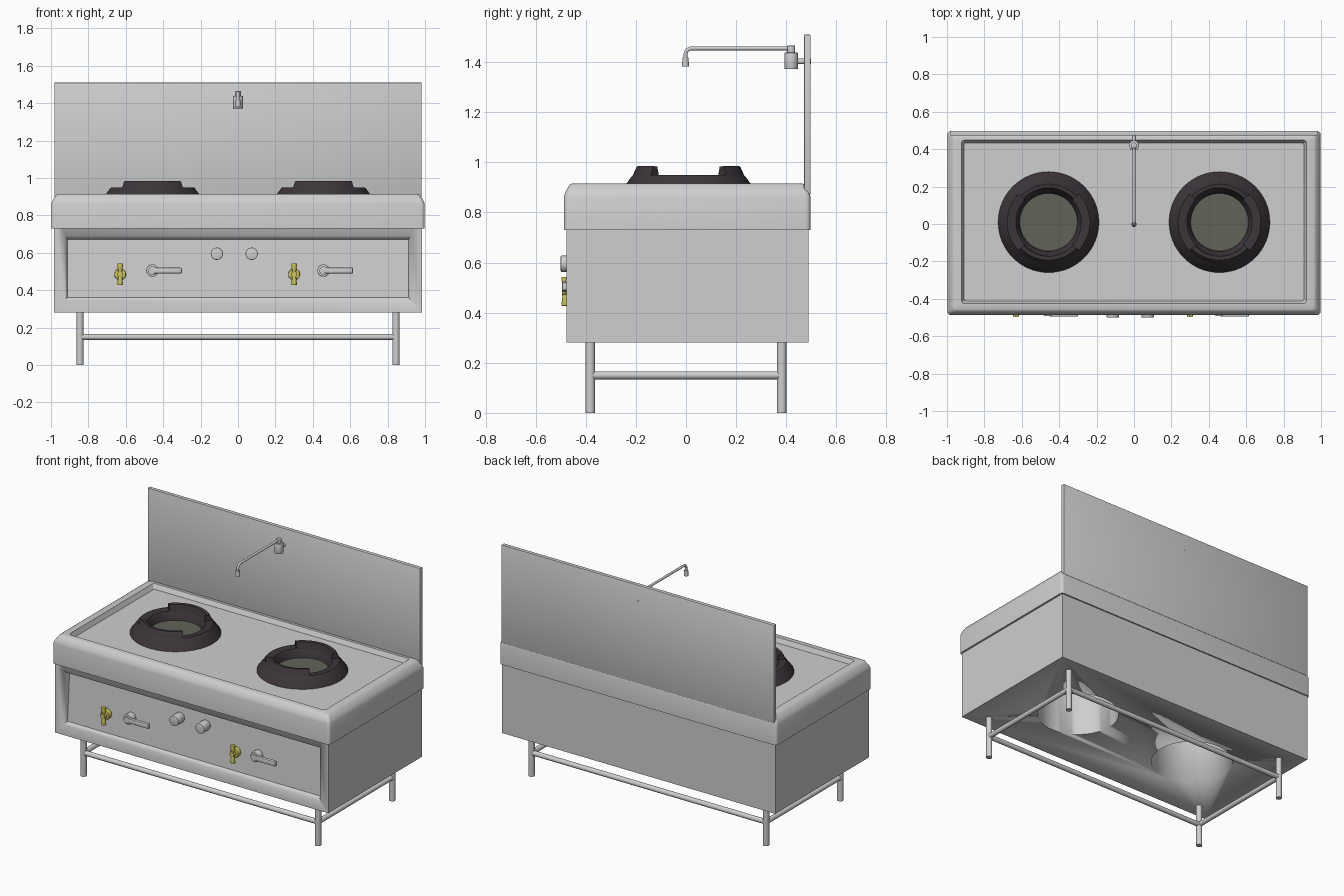
import bpy, bmesh, math
from mathutils import Vector

if "Cube" in bpy.data.objects:
    bpy.data.objects.remove(bpy.data.objects["Cube"])


def mat(name, rgb):
    m = bpy.data.materials.new(name)
    m.diffuse_color = (*rgb, 1)
    m.use_nodes = True
    m.node_tree.nodes["Principled BSDF"].inputs["Base Color"].default_value = m.diffuse_color
    return m


STEEL = mat("brushed_steel", (0.62, 0.62, 0.62))
IRON = mat("cast_iron", (0.046, 0.036, 0.042))
OLIVE = mat("burner_plate_grey", (0.12, 0.125, 0.10))
BRASS = mat("brass_yellow", (0.60, 0.56, 0.10))


def finish(name, bm, m, angle=35):
    me = bpy.data.meshes.new(name)
    bm.to_mesh(me)
    bm.free()
    ob = bpy.data.objects.new(name, me)
    bpy.context.collection.objects.link(ob)
    me.materials.append(m)
    bpy.ops.object.select_all(action='DESELECT')
    bpy.context.view_layer.objects.active = ob
    ob.select_set(True)
    bpy.ops.object.shade_smooth_by_angle(angle=math.radians(angle))
    return ob


def rod(name, p, q, r1, m, r2=None, n=24, bevel=0.0):
    """Cylinder or cone between two points."""
    p, q = Vector(p), Vector(q)
    bm = bmesh.new()
    bmesh.ops.create_cone(bm, cap_ends=True, segments=n, radius1=r1,
                          radius2=r1 if r2 is None else r2, depth=(q - p).length)
    if bevel:
        rim = [e for e in bm.edges if any(len(f.verts) > 4 for f in e.link_faces)]
        bmesh.ops.bevel(bm, geom=rim, offset=bevel, segments=2, affect='EDGES', profile=0.5)
    rot = (q - p).to_track_quat('Z', 'Y').to_matrix().to_4x4()
    rot.translation = (p + q) / 2
    bm.transform(rot)
    return finish(name, bm, m)


def box(name, lo, hi, m, bevel=0.0):
    bm = bmesh.new()
    bmesh.ops.create_cube(bm, size=1)
    for v in bm.verts:
        v.co = [l + (c + 0.5) * (h - l) for l, h, c in zip(lo, hi, v.co)]
    if bevel:
        bmesh.ops.bevel(bm, geom=bm.edges[:], offset=bevel, segments=2, affect='EDGES', profile=0.5)
    return finish(name, bm, m)


def lathe(name, prof, centre, m, a0=0.0, a1=360.0, n=64):
    """Sweep a closed (r, z) section around a vertical axis."""
    bm = bmesh.new()
    full = a1 - a0 >= 360
    rings = []
    for i in range(n if full else n + 1):
        a = math.radians(a0 + (a1 - a0) * i / n)
        rings.append([bm.verts.new((centre[0] + r * math.cos(a), centre[1] + r * math.sin(a), z))
                      for r, z in prof])
    k = len(prof)
    for i in range(n):
        A, B = rings[i], rings[(i + 1) % len(rings)]
        for j in range(k):
            bm.faces.new((A[j], A[(j + 1) % k], B[(j + 1) % k], B[j]))
    if not full:
        bm.faces.new(rings[0])
        bm.faces.new(rings[-1][::-1])
    bmesh.ops.recalc_face_normals(bm, faces=bm.faces[:])
    return finish(name, bm, m)


def cut(ob, cutter):
    cutter.hide_render = True
    md = ob.modifiers.new("cut", 'BOOLEAN')
    md.operation, md.solver, md.object = 'DIFFERENCE', 'EXACT', cutter
    bpy.context.view_layer.objects.active = ob
    bpy.ops.object.modifier_apply(modifier=md.name)
    bpy.data.objects.remove(cutter)


BX, BY = 0.457, 0.01      # burner centre

# cabinet with front recess and open wells underneath
body = box("cabinet_body", (-0.985, -0.478, 0.28), (0.985, 0.488, 0.878), STEEL)
bm = bmesh.new()
outer = [bm.verts.new((x, -0.60, z)) for x, z in
         ((-0.925, 0.345), (0.925, 0.345), (0.925, 0.692), (-0.925, 0.692))]
lip = [bm.verts.new((v.co.x, -0.478, v.co.z)) for v in outer]
inner = [bm.verts.new(c) for c in ((-0.912, -0.452, 0.362), (0.912, -0.452, 0.362),
                                   (0.912, -0.43, 0.67), (-0.912, -0.43, 0.67))]
for A, B in ((outer, lip), (lip, inner)):
    for i in range(4):
        bm.faces.new((A[i], A[(i + 1) % 4], B[(i + 1) % 4], B[i]))
bm.faces.new(outer)
bm.faces.new(inner[::-1])
bmesh.ops.recalc_face_normals(bm, faces=bm.faces[:])
cut(body, finish("recess_cutter", bm, STEEL))
for s in (-1, 1):
    cut(body, rod("well_cutter", (s * BX, BY, 0.2), (s * BX, BY, 0.865), 0.25, STEEL, n=48))

# worktop: folded rim, chamfer and sunken deck
bm = bmesh.new()
loops = []
for x, y0, y1, r, z in ((0.983, -0.476, 0.486, 0.01, 0.73), (0.998, -0.487, 0.497, 0.02, 0.73),
                        (0.998, -0.487, 0.497, 0.02, 0.862), (0.992, -0.483, 0.493, 0.02, 0.878),
                        (0.972, -0.466, 0.476, 0.02, 0.91), (0.962, -0.457, 0.467, 0.02, 0.915),
                        (0.922, -0.425, 0.448, 0.015, 0.915), (0.908, -0.411, 0.434, 0.01, 0.885)):
    ring = []
    for k, (cx, cy) in enumerate(((x - r, y1 - r), (r - x, y1 - r), (r - x, y0 + r), (x - r, y0 + r))):
        for t in range(5):
            a = math.radians(90 * k + 22.5 * t)
            ring.append(bm.verts.new((cx + r * math.cos(a), cy + r * math.sin(a), z)))
    loops.append(ring)
for A, B in zip(loops, loops[1:]):
    for i in range(len(A)):
        j = (i + 1) % len(A)
        bm.faces.new((A[i], A[j], B[j], B[i]))
bm.faces.new(loops[-1])
finish("worktop", bm, STEEL)

# splashback
box("splashback", (-0.982, 0.472, 0.87), (0.982, 0.497, 1.51), STEEL, 0.003)

# burners: cone ring, two raised pot rests, plate
for s, side in ((-1, "left"), (1, "right")):
    c = (s * BX, BY)
    lathe(side + "_burner_ring", [(0.272, 0.880), (0.268, 0.888), (0.226, 0.945), (0.221, 0.95),
                                  (0.175, 0.945), (0.158, 0.92), (0.152, 0.88)], c, IRON)
    for a, w in ((90, "back"), (270, "front")):
        lathe(f"{side}_{w}_pot_rest", [(0.224, 0.944), (0.208, 0.98), (0.203, 0.985),
                                       (0.183, 0.983), (0.172, 0.942)], c, IRON, a - 47, a + 47, 24)
    rod(side + "_burner_plate", (*c, 0.87), (*c, 0.893), 0.156, OLIVE, n=48)

# legs and rails
LX, LY, RZ = 0.845, 0.382, 0.15
for s in (-1, 1):
    for t in (-1, 1):
        rod("leg", (s * LX, t * LY, 0), (s * LX, t * LY, 0.285), 0.019, STEEL)
    rod("side_rail", (s * LX, -LY, RZ), (s * LX, LY, RZ), 0.016, STEEL)
    rod("long_rail", (-LX, s * LY, RZ), (LX, s * LY, RZ), 0.016, STEEL)

# round control knobs
for x in (-0.113, 0.073):
    rod("control_knob", (x, -0.43, 0.595), (x, -0.5, 0.595), 0.033, STEEL, bevel=0.004)

# lever handles
for x in (-0.458, 0.457):
    rod("lever_hub", (x, -0.43, 0.505), (x, -0.482, 0.505), 0.033, STEEL, bevel=0.004)
    rod("lever_boss", (x, -0.48, 0.505), (x, -0.492, 0.505), 0.022, STEEL)
    box("lever_bar", (x + 0.005, -0.495, 0.489), (x + 0.158, -0.472, 0.521), STEEL, 0.006)

# brass gas valves
for x in (-0.63, 0.3):
    rod("valve_hub", (x, -0.43, 0.485), (x, -0.472, 0.485), 0.031, BRASS, bevel=0.004)
    rod("valve_stem", (x, -0.47, 0.485), (x, -0.494, 0.485), 0.016, BRASS)
    for s in (-1, 1):
        rod("valve_wing", (x, -0.482, 0.485), (x, -0.482, 0.485 + s * 0.058), 0.009, BRASS,
            r2=0.016, bevel=0.004)

# swing faucet
rod("faucet_wall_pipe", (0, 0.42, 1.403), (0, 0.4985, 1.403), 0.011, STEEL)
rod("faucet_body", (0, 0.42, 1.372), (0, 0.42, 1.438), 0.027, STEEL, bevel=0.003)
rod("faucet_swivel", (0, 0.42, 1.435), (0, 0.42, 1.466), 0.016, STEEL, bevel=0.002)
rod("faucet_nozzle", (0, -0.002, 1.382), (0, -0.002, 1.418), 0.014, STEEL, r2=0.012)
cu = bpy.data.curves.new("faucet_spout", 'CURVE')
cu.dimensions, cu.bevel_depth, cu.bevel_resolution, cu.use_fill_caps = '3D', 0.008, 3, True
bend = [(0.023 - 0.025 * math.sin(math.radians(a)), 1.43 + 0.025 * math.cos(math.radians(a)))
        for a in range(0, 91, 15)]
path = [(0.42, 1.455)] + bend + [(-0.002, 1.41)]
sp = cu.splines.new('POLY')
sp.points.add(len(path) - 1)
for pt, (y, z) in zip(sp.points, path):
    pt.co = (0, y, z, 1)
cu.materials.append(STEEL)
spout = bpy.data.objects.new("faucet_spout", cu)
bpy.context.collection.objects.link(spout)
bpy.ops.object.select_all(action='DESELECT')
bpy.context.view_layer.objects.active = spout
spout.select_set(True)
bpy.ops.object.convert(target='MESH')
bpy.ops.object.shade_smooth_by_angle(angle=math.radians(40))
